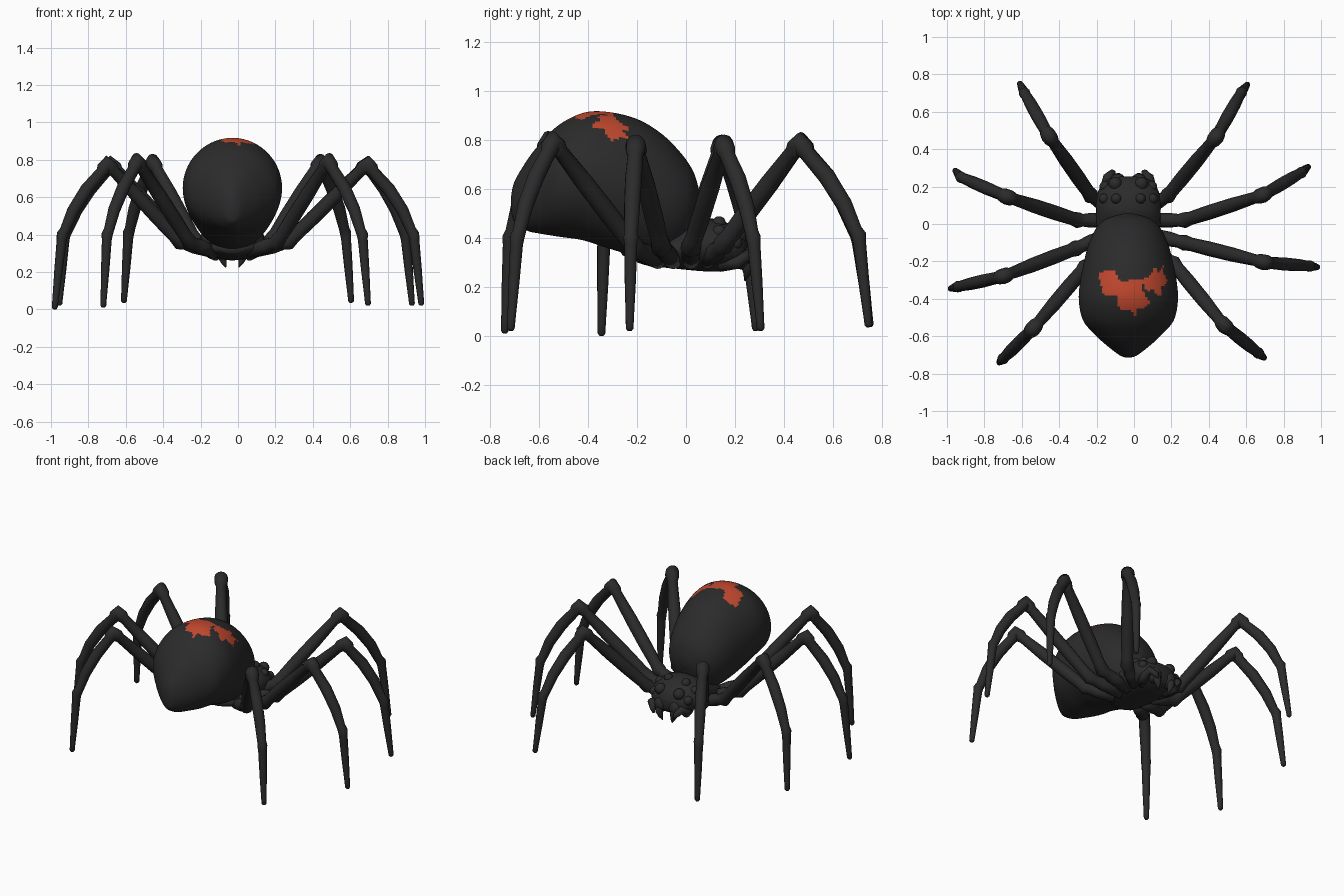
import bpy, bmesh, math
from mathutils import Vector

if "Cube" in bpy.data.objects:
    bpy.data.objects.remove(bpy.data.objects["Cube"])

CX = -0.03  # body centre line


def material(name, rgb):
    m = bpy.data.materials.new(name)
    m.diffuse_color = (*rgb, 1)
    m.use_nodes = True
    m.node_tree.nodes["Principled BSDF"].inputs["Base Color"].default_value = m.diffuse_color
    return m


BLACK = material("charcoal black", (0.024, 0.024, 0.025))
RED = material("marking red", (0.54, 0.065, 0.028))


def finish(name, bm, mats=(BLACK,)):
    bmesh.ops.recalc_face_normals(bm, faces=bm.faces)
    for f in bm.faces:
        f.smooth = True
    me = bpy.data.meshes.new(name)
    bm.to_mesh(me)
    bm.free()
    for m in mats:
        me.materials.append(m)
    ob = bpy.data.objects.new(name, me)
    bpy.context.collection.objects.link(ob)
    return ob


def skin(bm, rings):
    """Bridge equal rings of points and cap both ends."""
    vs = [[bm.verts.new(p) for p in r] for r in rings]
    n = len(vs[0])
    for a, b in zip(vs, vs[1:]):
        for i in range(n):
            j = (i + 1) % n
            bm.faces.new((a[i], a[j], b[j], b[i]))
    bm.faces.new(vs[0])
    bm.faces.new(vs[-1])


def smooth_rows(rows, steps):
    """Catmull-Rom interpolation of table rows."""
    rows = [Vector(r) for r in rows]
    out = []
    for i in range(len(rows) - 1):
        p0, p1 = rows[max(i - 1, 0)], rows[i]
        p2, p3 = rows[i + 1], rows[min(i + 2, len(rows) - 1)]
        for k in range(steps):
            t = k / steps
            out.append(p1 + (p2 - p0) * (t / 2)
                       + (p0 * 2 - p1 * 5 + p2 * 4 - p3) * (t * t / 2)
                       + (p1 * 3 - p0 - p2 * 3 + p3) * (t ** 3 / 2))
    return out + [rows[-1]]


def body(name, rows, steps, sides, mats=(BLACK,)):
    """Body from rows of (y, top z, bottom z, half width)."""
    bm = bmesh.new()
    rings = []
    for y, top, bot, hw in smooth_rows(rows, steps):
        c, h = (top + bot) / 2, (top - bot) / 2
        rings.append([(CX + hw * math.cos(a), y, c + h * math.sin(a))
                      for a in (2 * math.pi * k / sides for k in range(sides))])
    skin(bm, rings)
    return finish(name, bm, mats)


def tube(name, path, sides=12):
    """Tapered limb through points (x, y, z, radius)."""
    pts = [Vector(p[:3]) for p in path]
    bm = bmesh.new()
    rings = []
    for i, p in enumerate(pts):
        d = Vector()
        if i:
            d += (p - pts[i - 1]).normalized()
        if i < len(pts) - 1:
            d += (pts[i + 1] - p).normalized()
        d.normalize()
        side = Vector((0, 0, 1)).cross(pts[-1] - pts[0]).normalized()
        side = (side - d * side.dot(d)).normalized()
        up = d.cross(side)
        rings.append([p + (side * math.cos(a) + up * math.sin(a)) * path[i][3]
                      for a in (2 * math.pi * k / sides for k in range(sides))])
    skin(bm, rings)
    return finish(name, bm)


def ball(name, loc, r, scale=(1, 1, 1)):
    bm = bmesh.new()
    bmesh.ops.create_uvsphere(bm, u_segments=14, v_segments=10, radius=r)
    for v in bm.verts:
        v.co = Vector(c * s for c, s in zip(v.co, scale)) + Vector(loc)
    return finish(name, bm)


# Abdomen
abdomen = body("abdomen", [
    (-0.714, 0.57, 0.51, 0.015), (-0.70, 0.63, 0.465, 0.05),
    (-0.65, 0.715, 0.43, 0.115), (-0.60, 0.78, 0.418, 0.17),
    (-0.52, 0.86, 0.405, 0.24), (-0.42, 0.91, 0.39, 0.264),
    (-0.32, 0.914, 0.358, 0.26), (-0.20, 0.885, 0.325, 0.237),
    (-0.10, 0.825, 0.32, 0.21), (-0.02, 0.745, 0.36, 0.17),
    (0.03, 0.67, 0.44, 0.115), (0.055, 0.59, 0.52, 0.03)], 10, 112, (BLACK, RED))

# Red back marking: faces whose centre lies in one of two outlines (x, y)
BLOTCH = [(-.19, -.27), (-.16, -.25), (-.10, -.25), (-.085, -.30), (-.05, -.31),
          (-.015, -.295), (.04, -.30), (.043, -.355), (.085, -.42), (.06, -.445),
          (.02, -.455), (.005, -.495), (-.015, -.455), (-.07, -.465),
          (-.09, -.42), (-.095, -.385), (-.165, -.375)]
JAGGED = [(.035, -.30), (.095, -.275), (.11, -.22), (.13, -.265), (.157, -.22),
          (.157, -.27), (.185, -.305), (.145, -.34), (.14, -.395),
          (.10, -.35), (.07, -.36)]


def inside(x, y, poly):
    hit = False
    for (ax, ay), (bx, by) in zip(poly, poly[1:] + poly[:1]):
        if (ay > y) != (by > y) and x < ax + (bx - ax) * (y - ay) / (by - ay):
            hit = not hit
    return hit


for f in abdomen.data.polygons:
    x, y, z = f.center
    if z > 0.7 and (inside(x, y, BLOTCH) or inside(x, y, JAGGED)):
        f.material_index = 1

# Head and thorax
body("head_thorax", [
    (-0.20, 0.35, 0.30, 0.06), (-0.15, 0.38, 0.285, 0.13), (-0.05, 0.42, 0.275, 0.165),
    (0.05, 0.475, 0.265, 0.172), (0.13, 0.475, 0.262, 0.172), (0.19, 0.45, 0.27, 0.155),
    (0.235, 0.415, 0.285, 0.115), (0.255, 0.37, 0.31, 0.05)], 4, 32)

# Eyes, fangs and feelers, mirrored about the centre line
for s, side in ((1, "right"), (-1, "left")):
    for i, (x, y, z, r) in enumerate([(0.065, 0.135, 0.46, 0.028), (0.13, 0.135, 0.425, 0.028),
                                      (0.07, 0.215, 0.415, 0.036), (0.125, 0.20, 0.38, 0.030)]):
        ball(f"eye_{side}_{i + 1}", (CX + s * x, y, z), r)
    ball(f"jaw_{side}", (CX + s * 0.055, 0.225, 0.325), 0.045, (1, 1, 1.2))
    tube(f"fang_{side}", [(CX + s * x, y, z, r) for x, y, z, r in [
        (0.055, 0.235, 0.33, 0.03), (0.055, 0.25, 0.28, 0.024),
        (0.045, 0.248, 0.25, 0.014), (0.035, 0.24, 0.225, 0.003)]], 10)
    tube(f"feeler_{side}", [(CX + s * x, y, z, r) for x, y, z, r in [
        (0.09, 0.14, 0.29, 0.03), (0.12, 0.21, 0.30, 0.028), (0.11, 0.25, 0.33, 0.026),
        (0.085, 0.275, 0.30, 0.018), (0.075, 0.28, 0.275, 0.006)]], 10)

# Legs: socket y, hip, knee, ankle, foot
LEGS = {
    "right_leg_1": (0.08, (0.18, 0.15, 0.37), (0.44, 0.465, 0.79), (0.575, 0.705, 0.41), (0.605, 0.745, 0.045)),
    "right_leg_2": (0.02, (0.27, 0.02, 0.36), (0.69, 0.155, 0.78), (0.895, 0.275, 0.40), (0.93, 0.305, 0.03)),
    "right_leg_3": (-0.05, (0.27, -0.10, 0.36), (0.695, -0.205, 0.78), (0.94, -0.225, 0.40), (0.98, -0.23, 0.03)),
    "right_leg_4": (-0.11, (0.21, -0.21, 0.36), (0.485, -0.545, 0.795), (0.665, -0.69, 0.40), (0.695, -0.715, 0.03)),
    "left_leg_1": (0.08, (-0.23, 0.15, 0.37), (-0.455, 0.47, 0.79), (-0.585, 0.70, 0.41), (-0.61, 0.75, 0.045)),
    "left_leg_2": (0.02, (-0.30, 0.02, 0.36), (-0.68, 0.145, 0.78), (-0.925, 0.25, 0.40), (-0.955, 0.285, 0.03)),
    "left_leg_3": (-0.05, (-0.31, -0.13, 0.36), (-0.70, -0.28, 0.78), (-0.94, -0.335, 0.40), (-0.98, -0.345, 0.01)),
    "left_leg_4": (-0.11, (-0.26, -0.23, 0.36), (-0.54, -0.56, 0.795), (-0.70, -0.72, 0.40), (-0.72, -0.74, 0.02)),
}
for name, (sy, hip, knee, ankle, foot) in LEGS.items():
    hip, knee, ankle, foot = map(Vector, (hip, knee, ankle, foot))
    socket = Vector((CX + math.copysign(0.09, hip.x), sy, 0.305))
    out = (ankle - knee) * Vector((1, 1, 0))
    bow = out.normalized() * 0.014 + Vector((0, 0, 0.014))
    L = lambda a, b, t, r, off=Vector(): (*(a.lerp(b, t) + off), r)
    tube(name, [
        L(socket, hip, 0, 0.034), L(socket, hip, 0.6, 0.040), L(socket, hip, 0.85, 0.034),
        L(hip, knee, 0, 0.043), L(hip, knee, 0.08, 0.036), L(hip, knee, 0.3, 0.039),
        L(hip, knee, 0.6, 0.038), L(hip, knee, 0.9, 0.031), L(hip, knee, 0.94, 0.040),
        L(knee, ankle, 0, 0.042), L(knee, ankle, 0.07, 0.040), L(knee, ankle, 0.12, 0.032),
        L(knee, ankle, 0.4, 0.035, bow), L(knee, ankle, 0.7, 0.033, bow),
        L(knee, ankle, 0.94, 0.028), L(ankle, foot, 0, 0.031), L(ankle, foot, 0.08, 0.027),
        L(ankle, foot, 0.5, 0.023), L(ankle, foot, 0.9, 0.017),
        L(ankle, foot, 1, 0.016), L(ankle, foot, 1.025, 0.009)])
